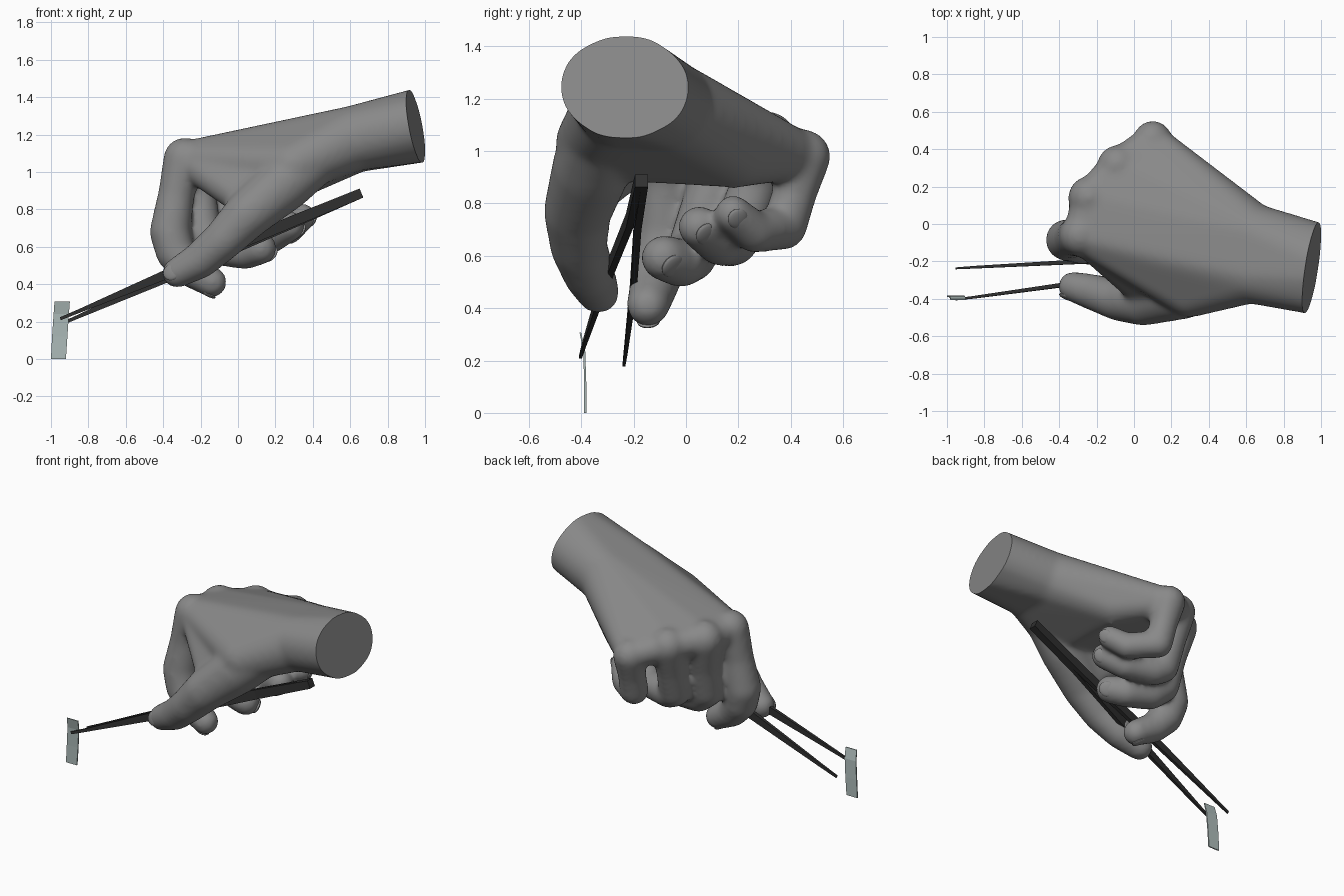
import bpy, bmesh
from mathutils import Vector, Matrix

if "Cube" in bpy.data.objects:
    bpy.data.objects.remove(bpy.data.objects["Cube"])


def add_object(name, bm, color=None):
    mesh = bpy.data.meshes.new(name)
    bmesh.ops.recalc_face_normals(bm, faces=bm.faces)
    bm.to_mesh(mesh)
    bm.free()
    ob = bpy.data.objects.new(name, mesh)
    bpy.context.collection.objects.link(ob)
    if color:
        mat = bpy.data.materials.new(name)
        mat.diffuse_color = (*color, 1)
        mat.use_nodes = True
        mat.node_tree.nodes["Principled BSDF"].inputs["Base Color"].default_value = mat.diffuse_color
        mesh.materials.append(mat)
    return ob


def smooth(ob, angle):
    bpy.ops.object.select_all(action='DESELECT')
    ob.select_set(True)
    bpy.context.view_layer.objects.active = ob
    bpy.ops.object.shade_smooth_by_angle(angle=angle)


def hull(bm, balls):
    """Convex skin around a set of balls (x, y, z, r)."""
    tmp = bmesh.new()
    for x, y, z, r in balls:
        bmesh.ops.create_icosphere(tmp, subdivisions=3, radius=r, matrix=Matrix.Translation((x, y, z)))
    res = bmesh.ops.convex_hull(tmp, input=tmp.verts)
    junk = {g for g in res['geom_interior'] + res['geom_unused'] if isinstance(g, bmesh.types.BMVert)}
    bmesh.ops.delete(tmp, geom=list(junk), context='VERTS')
    mesh = bpy.data.meshes.new("tmp")
    tmp.to_mesh(mesh)
    tmp.free()
    bm.from_mesh(mesh)
    bpy.data.meshes.remove(mesh)


def loft(name, sections, u, v, color):
    """Rectangular bar through sections (centre, half size along u, half size along v)."""
    bm = bmesh.new()
    u, v = Vector(u).normalized(), Vector(v).normalized()
    rings = [[bm.verts.new(Vector(c) + u * a * i + v * b * j)
              for i, j in ((-1, -1), (1, -1), (1, 1), (-1, 1))] for c, a, b in sections]
    for r, s in zip(rings, rings[1:]):
        for k in range(4):
            bm.faces.new((r[k], r[(k + 1) % 4], s[(k + 1) % 4], s[k]))
    bm.faces.new(rings[0])
    bm.faces.new(rings[-1])
    return add_object(name, bm, color)


# digits: joints as balls from knuckle to tip, then the direction the nail faces
index = [(-.285, -.06, 1.07, .115), (-.33, -.075, .88, .098), (-.362, -.085, .68, .112),
         (-.335, -.10, .57, .106), (-.26, -.125, .48, .094), (-.14, -.145, .41, .082)]
middle = [(-.235, .14, 1.06, .119), (-.21, .10, .86, .097), (-.19, .045, .67, .103),
          (-.11, .02, .60, .100), (.04, -.02, .572, .094), (.12, -.085, .592, .088)]
ring = [(-.085, .31, 1.04, .114), (-.075, .26, .86, .095), (-.06, .20, .69, .100),
        (.0, .18, .655, .096), (.17, .13, .65, .090), (.275, .05, .71, .082)]
pinky = [(.10, .45, .98, .104), (.11, .415, .84, .086), (.12, .375, .71, .088),
         (.27, .26, .69, .080), (.345, .18, .76, .073)]
thumb = [(.45, -.32, 1.09, .13), (.25, -.36, .94, .152), (.05, -.415, .77, .130),
         (-.08, -.41, .635, .110), (-.20, -.37, .53, .100), (-.325, -.335, .46, .082)]
digits = [(index, (-.2, 0, -1)), (middle, (1, .3, -.4)), (ring, (1, .4, -.4)),
          (pinky, (1, .4, -.4)), (thumb, (-.3, -1, .2))]
grey = (.25, .25, .25)

# hand: palm, forearm and digits fused into one skin
wrist = [(.62, -.25, 1.18, .175), (.62, -.06, 1.17, .175)]
bm = bmesh.new()
knuckles = [(x, y, z, r * .82) for x, y, z, r in (index[0], middle[0], ring[0], pinky[0])]
hull(bm, wrist + knuckles + [(.30, -.36, 1.03, .14), (.32, .19, .99, .13)])
hull(bm, wrist + [(1.1, -.34, 1.285, .17), (1.1, -.27, 1.275, .208), (1.1, -.20, 1.265, .17)])
hull(bm, [index[0][:3] + (.09,), (.2, -.3, 1.0, .12), (.08, -.38, .82, .09)])
for joints, _ in digits:
    for a, b in zip(joints, joints[1:]):
        hull(bm, [a, b])
raw = add_object("hand_raw", bm, grey)
mod = raw.modifiers.new("fuse", 'REMESH')
mod.mode = 'VOXEL'
mod.voxel_size = .014
mod = raw.modifiers.new("soften", 'SMOOTH')
mod.factor = .5
mod.iterations = 22
mesh = bpy.data.meshes.new_from_object(raw.evaluated_get(bpy.context.evaluated_depsgraph_get()))
bpy.data.objects.remove(raw)

# flat slanted cut at the wrist
bm = bmesh.new()
bm.from_mesh(mesh)
bpy.data.meshes.remove(mesh)
bmesh.ops.bisect_plane(bm, geom=bm.verts[:] + bm.edges[:] + bm.faces[:],
                       plane_co=(.95, -.235, 1.24), plane_no=(1, -.15, .18), clear_outer=True)
bmesh.ops.holes_fill(bm, edges=[e for e in bm.edges if e.is_boundary], sides=0)
for f in bm.faces:
    f.material_index = 0
smooth(add_object("hand", bm, grey), .8)

# fingernails: thin ovals set into the digit tips
bm = bmesh.new()
for joints, facing in digits:
    tip, prev = Vector(joints[-1][:3]), Vector(joints[-2][:3])
    r = joints[-1][3]
    d = (tip - prev).normalized()
    n = Vector(facing)
    n = (n - d * n.dot(d)).normalized()
    rot = Matrix((d, n.cross(d), n)).transposed().to_4x4()
    place = Matrix.Translation(tip + n * r * .76 + d * r * .1)
    bmesh.ops.create_uvsphere(bm, u_segments=20, v_segments=10, radius=1,
                              matrix=place @ rot @ Matrix.Diagonal((r * .62, r * .55, r * .19, 1)))
smooth(add_object("fingernails", bm, grey), .8)

# tweezers: two tapered arms meeting at the rear
dark = (.03, .03, .03)
side, up = (0, 1, 0), (-.385, 0, .92)
loft("tweezer_arm_near", [((-.95, -.403, .215), .005, .008), ((-.85, -.391, .256), .007, .010),
                          ((-.30, -.315, .487), .012, .028), ((.29, -.215, .735), .014, .030),
                          ((.66, -.182, .887), .013, .026)], side, up, dark)
loft("tweezer_arm_far", [((-.95, -.237, .185), .005, .008), ((-.85, -.231, .228), .007, .010),
                         ((-.30, -.202, .470), .012, .028), ((.29, -.184, .728), .014, .030),
                         ((.66, -.158, .887), .013, .026)], side, up, dark)

# thin strip held at the tip of the tweezers
loft("strip", [((-.96, -.385, 0), .04, .004), ((-.953, -.385, .12), .041, .004),
               ((-.945, -.389, .24), .041, .004), ((-.94, -.404, .308), .041, .003)],
     (1, 0, 0), side, (.42, .50, .49))
